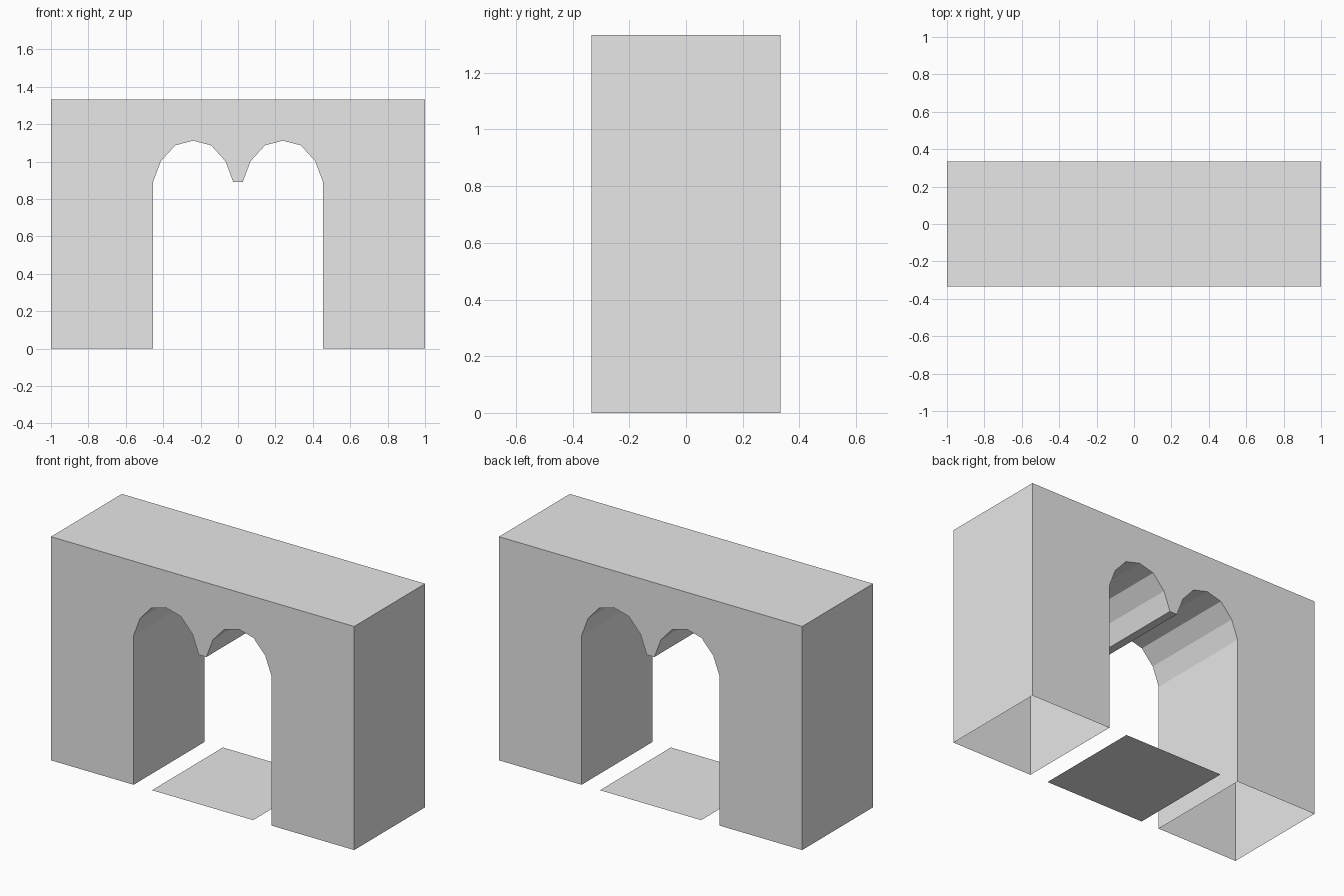
import bpy
import bmesh

cube = bpy.data.objects.get("Cube")
if cube:
    bpy.data.objects.remove(cube, do_unlink=True)

DEPTH = 0.667
HEIGHT = 1.333
SPRING = 0.89     # height where the arches begin
ARCH_X = 0.24     # centre of each arch

# Single plain colour
stone = bpy.data.materials.new("light grey stone")
stone.use_nodes = True
colour = (0.8, 0.8, 0.8, 1)
stone.diffuse_color = colour
stone.node_tree.nodes["Principled BSDF"].inputs["Base Color"].default_value = colour


def finish(name, bm):
    mesh = bpy.data.meshes.new(name)
    bm.to_mesh(mesh)
    bm.free()
    mesh.materials.append(stone)
    obj = bpy.data.objects.new(name, mesh)
    bpy.context.collection.objects.link(obj)
    return obj


# Outline of the right half: one arch, from the middle pendant to the outer wall
rise = [(0.215, 0), (0.173, 0.112), (0.096, 0.197)]
arch = [(ARCH_X - x, SPRING + z) for x, z in rise]
arch += [(ARCH_X, SPRING + 0.222)]
arch += [(ARCH_X + x, SPRING + z) for x, z in reversed(rise)]
half = arch + [(arch[-1][0], 0), (1, 0), (1, HEIGHT)]
outline = half + [(-x, z) for x, z in reversed(half)]

# Double-arched wall, extruded front to back, with open undersides at the feet
bm = bmesh.new()
front = bm.faces.new([bm.verts.new((x, -DEPTH / 2, z)) for x, z in outline])
extruded = bmesh.ops.extrude_face_region(bm, geom=[front], use_keep_orig=True)
back_verts = [g for g in extruded["geom"] if isinstance(g, bmesh.types.BMVert)]
bmesh.ops.translate(bm, verts=back_verts, vec=(0, DEPTH, 0))
bmesh.ops.recalc_face_normals(bm, faces=bm.faces)
feet = [f for f in bm.faces if all(v.co.z < 0.001 for v in f.verts)]
bmesh.ops.delete(bm, geom=feet, context="FACES_ONLY")
finish("double_arch_wall", bm)

# Square floor panel in the passage
bm = bmesh.new()
bmesh.ops.create_grid(bm, x_segments=1, y_segments=1, size=DEPTH / 2)
finish("floor_panel", bm)
